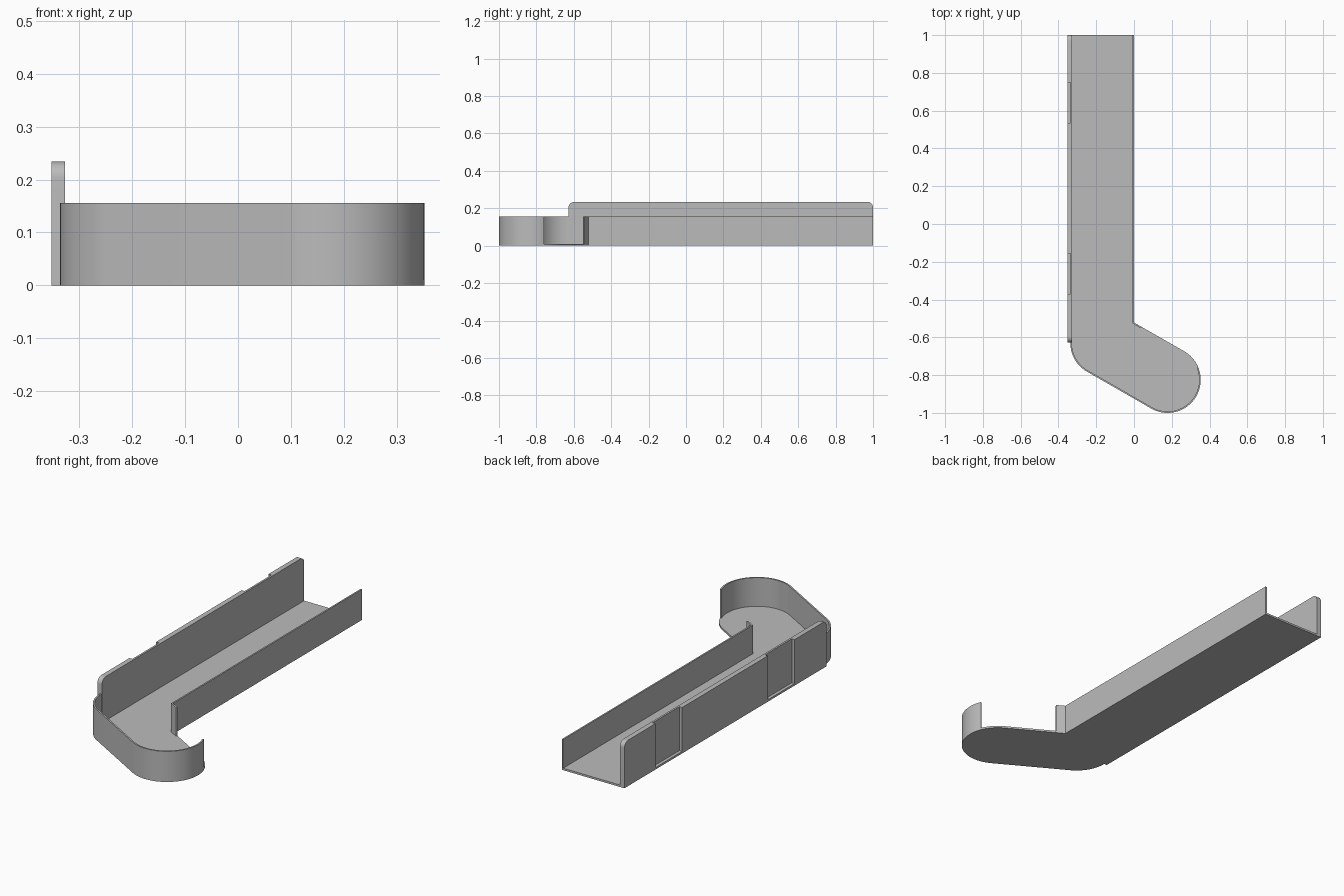
import bpy
import bmesh
from math import sin, cos, radians
from mathutils import Vector

cube = bpy.data.objects.get("Cube")
if cube:
    bpy.data.objects.remove(cube, do_unlink=True)

grey = bpy.data.materials.new("plain grey")
grey.use_nodes = True
grey.diffuse_color = (0.5, 0.5, 0.5, 1)
grey.node_tree.nodes["Principled BSDF"].inputs["Base Color"].default_value = (0.5, 0.5, 0.5, 1)

RIM, TOP, FLOOR, T = 0.156, 0.234, 0.01, 0.008
LEFT, MID, INNER = -0.353, -0.337, -0.327
FRONT, BACK = -0.628, 1.0
CORNER = -0.522


def arc(cx, cy, r, start, end, steps):
    angles = [radians(start + (end - start) * i / steps) for i in range(steps + 1)]
    return [(cx + r * cos(a), cy + r * sin(a)) for a in angles]


def prism(name, outline, place, depth):
    """Extrude a closed 2D outline, placed in space, along a depth vector."""
    bm = bmesh.new()
    face = bm.faces.new([bm.verts.new(place(*p)) for p in outline])
    ext = bmesh.ops.extrude_face_region(bm, geom=[face])
    moved = [v for v in ext["geom"] if isinstance(v, bmesh.types.BMVert)]
    bmesh.ops.translate(bm, vec=Vector(depth), verts=moved)
    bmesh.ops.recalc_face_normals(bm, faces=bm.faces)
    mesh = bpy.data.meshes.new(name)
    bm.to_mesh(mesh)
    bm.free()
    mesh.materials.append(grey)
    obj = bpy.data.objects.new(name, mesh)
    bpy.context.collection.objects.link(obj)
    bpy.ops.object.select_all(action="DESELECT")
    obj.select_set(True)
    bpy.context.view_layer.objects.active = obj
    bpy.ops.object.shade_smooth_by_angle(angle=radians(30))
    return obj


def flat(name, outline, z0, z1):
    return prism(name, outline, lambda x, y: (x, y, z0), (0, 0, z1 - z0))


def upright(name, outline, x0, x1):
    return prism(name, outline, lambda y, z: (x0, y, z), (x1 - x0, 0, 0))


def outer_edge(inset, end):
    """Bend and round tip of the tray, moved inward by inset."""
    return (arc(-0.164, -0.631, 0.173 - inset, 180, 240, 16)
            + arc(0.178, -0.825, 0.175 - inset, -120, end, 40))


# Floor with its angled round foot
flat("floor", [(MID, BACK)] + outer_edge(0, 60) + [(0, CORNER), (0, BACK)], 0, FLOOR)

# Low rim wrapping round the bend and tip
flat("curved_rim", [(MID, -0.6)] + outer_edge(0, 22)
     + outer_edge(T, 22)[::-1] + [(MID + T, -0.6)], 0, RIM)

# Straight low wall with a short angled return
slope = 0.577
ex, ey = 0.04, CORNER - 0.04 * slope
flat("low_wall", [(0, BACK), (0, CORNER), (ex, ey), (ex - T / 2, ey - T * 0.866),
                  (-T, CORNER - T * slope), (-T, BACK)], 0, RIM)

# Tall wall: inner sheet, and outer layer with two slots open at the top
R = 0.03
front_round = arc(FRONT + R, TOP - R, R, 180, 90, 10)
back_round = arc(BACK - R, TOP - R, R, 90, 0, 10)
upright("tall_wall_inner", [(FRONT, 0)] + front_round + back_round + [(BACK, 0)], MID, INNER)

slots = []
for y0, y1 in ((-0.37, -0.155), (0.535, 0.75)):
    slots += [(y0, TOP), (y0, FLOOR), (y1, FLOOR), (y1, TOP)]
upright("tall_wall_outer", [(FRONT, 0)] + front_round + slots + back_round + [(BACK, 0)], LEFT, MID)
